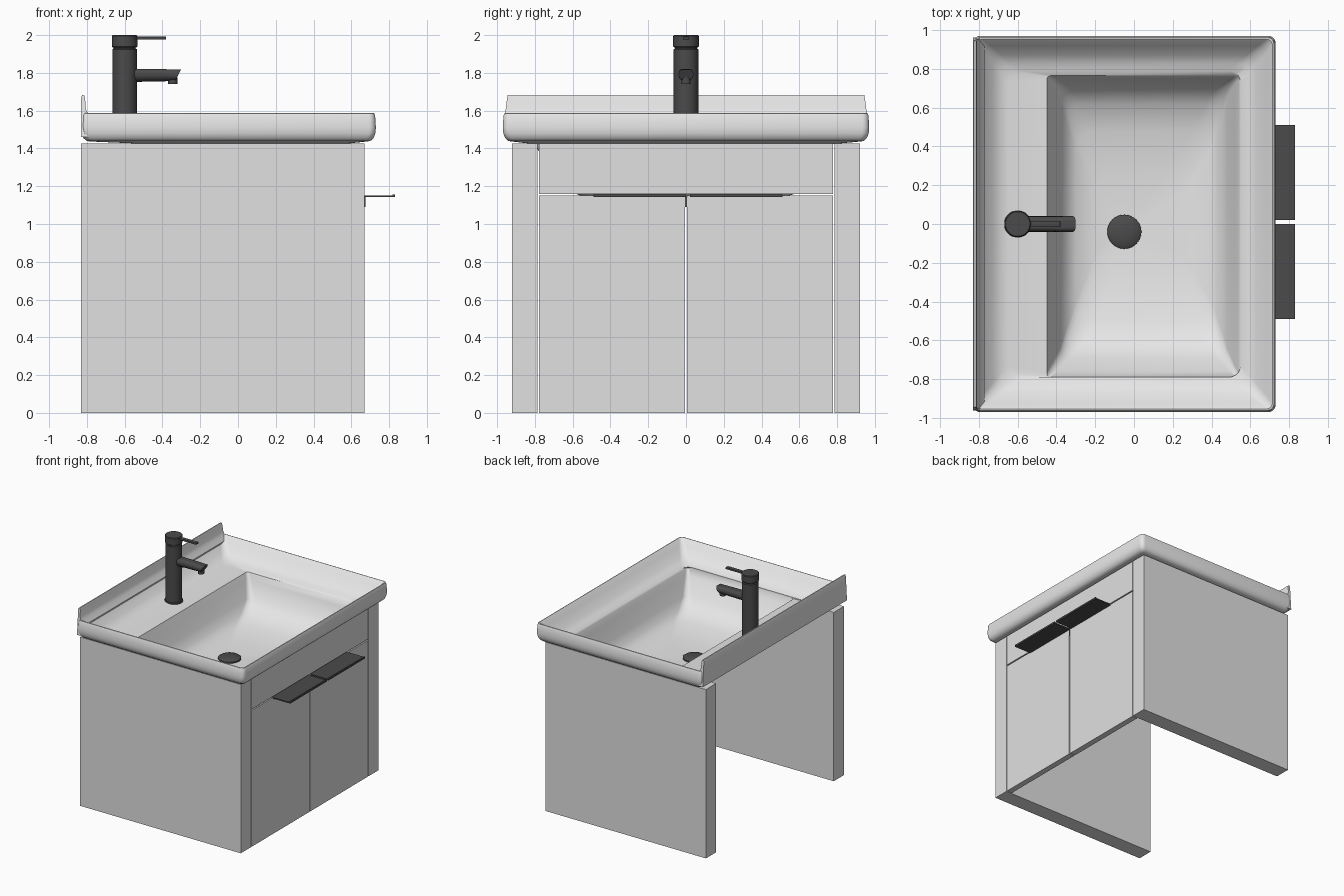
import bpy, bmesh, math
from mathutils import Vector

cube = bpy.data.objects.get("Cube")
if cube:
    bpy.data.objects.remove(cube, do_unlink=True)


def material(name, value):
    m = bpy.data.materials.new(name)
    m.use_nodes = True
    colour = (value, value, value, 1)
    m.diffuse_color = colour
    m.node_tree.nodes["Principled BSDF"].inputs["Base Color"].default_value = colour
    return m


CERAMIC = material("white ceramic", 0.84)
BOARD = material("white board", 0.75)
METAL = material("dark metal", 0.07)


def finish(name, bm, mat, smooth=None):
    bmesh.ops.recalc_face_normals(bm, faces=bm.faces)
    mesh = bpy.data.meshes.new(name)
    bm.to_mesh(mesh)
    bm.free()
    mesh.materials.append(mat)
    ob = bpy.data.objects.new(name, mesh)
    bpy.context.collection.objects.link(ob)
    if smooth:
        bpy.ops.object.select_all(action='DESELECT')
        bpy.context.view_layer.objects.active = ob
        ob.select_set(True)
        bpy.ops.object.shade_smooth_by_angle(angle=math.radians(smooth))
    return ob


def box(name, x, y, z, mat, bevel=0):
    bm = bmesh.new()
    bmesh.ops.create_cube(bm, size=1)
    for v in bm.verts:
        v.co = Vector([(r[0] + r[1]) / 2 + c * (r[1] - r[0]) for c, r in zip(v.co, (x, y, z))])
    if bevel:
        bmesh.ops.bevel(bm, geom=bm.edges[:], offset=bevel, segments=2, affect='EDGES', profile=0.5)
    return finish(name, bm, mat, 30 if bevel else None)


def loft(name, rings, mat, smooth=35, caps=True):
    """Skin a list of point rings that share one point count."""
    bm = bmesh.new()
    loops = [[bm.verts.new(p) for p in ring] for ring in rings]
    n = len(loops[0])
    for a, b in zip(loops, loops[1:]):
        for i in range(n):
            j = (i + 1) % n
            bm.faces.new((a[i], a[j], b[j], b[i]))
    if caps:
        bm.faces.new(loops[0])
        bm.faces.new(loops[-1])
    return finish(name, bm, mat, smooth)


def rounded_ring(x0, x1, y0, y1, r, z, steps=5):
    pts = []
    corners = ((x1 - r, y1 - r), (x0 + r, y1 - r), (x0 + r, y0 + r), (x1 - r, y0 + r))
    for k, (cx, cy) in enumerate(corners):
        for s in range(steps + 1):
            a = math.pi / 2 * (k + s / steps)
            pts.append((cx + r * math.cos(a), cy + r * math.sin(a), z))
    return pts


def lathe(name, cx, cy, profile, mat, n=32):
    rings = [[(cx + r * math.cos(math.tau * i / n), cy + r * math.sin(math.tau * i / n), z)
              for i in range(n)] for r, z in profile]
    return loft(name, rings, mat)


# Cabinet: side panels, drawer front and doors, open at the back
FRONT = 0.67
for side, s in (("left", 1), ("right", -1)):
    box(side + "_side_panel", (-0.83, FRONT), sorted((0.785 * s, 0.92 * s)), (0, 1.425), BOARD)
    box(side + "_door", (0.62, FRONT), sorted((0.006 * s, 0.777 * s)), (0, 1.15), BOARD)
box("drawer_front", (0.62, FRONT), (-0.777, 0.777), (1.16, 1.425), BOARD)

# Handles: thin ledge plates with a raised outer lip
for side, y in (("left", (0.02, 0.51)), ("right", (-0.49, 0.0))):
    box(side + "_handle", (0.63, 0.83), y, (1.142, 1.152), METAL)
    box(side + "_handle_lip", (0.818, 0.83), y, (1.152, 1.157), METAL)
box("handle_stub", (0.665, 0.675), (-0.004, 0.006), (1.09, 1.142), METAL)


# Basin: outer underside of the bowl, up around the rim, down into the bowl
def inset(d, r, z):
    return rounded_ring(-0.83 + d, 0.73 - d, -0.97 + d, 0.97 - d, r, z)


def bowl(x0, x1, y0, y1, r, z, grow=0.0):
    return rounded_ring(x0 - grow, x1 + grow, y0 - grow, y1 + grow, r, z - grow)


bowl_steps = [(-0.45, 0.54, -0.79, 0.765, 0.02, 1.435),
              (-0.43, 0.52, -0.76, 0.75, 0.03, 1.385),
              (-0.38, 0.48, -0.69, 0.70, 0.05, 1.26),
              (-0.35, 0.45, -0.62, 0.62, 0.08, 1.19),
              (-0.30, 0.40, -0.50, 0.48, 0.10, 1.145),
              (-0.20, 0.25, -0.25, 0.25, 0.10, 1.12),
              (-0.10, 0.01, -0.09, 0.03, 0.04, 1.11)]
rings = [bowl(*b, grow=0.012) for b in reversed(bowl_steps)]
rings += [inset(0.045, 0.03, 1.437), inset(0.028, 0.035, 1.44), inset(0.012, 0.035, 1.455),
          inset(0.003, 0.035, 1.48), inset(0, 0.035, 1.51), inset(0.004, 0.035, 1.575),
          inset(0.009, 0.03, 1.586), inset(0.016, 0.03, 1.588), inset(0.024, 0.03, 1.58),
          inset(0.05, 0.04, 1.545), inset(0.10, 0.05, 1.485), inset(0.14, 0.06, 1.458),
          inset(0.18, 0.06, 1.447)]
rings += [bowl(*b) for b in bowl_steps]
loft("basin", rings, CERAMIC, smooth=40)

# Upstand along the wall side, flaring into the rim; its ends lean inward
upstand = [(-0.83, 1.46), (-0.83, 1.67), (-0.825, 1.682), (-0.815, 1.682), (-0.81, 1.67),
           (-0.806, 1.61), (-0.795, 1.585), (-0.77, 1.55), (-0.79, 1.46)]


def upstand_ring(s):
    return [(x, s * (0.962 - max(0, z - 1.55) * 0.13), z) for x, z in upstand]


loft("upstand", [upstand_ring(-1), upstand_ring(1)], CERAMIC)

# Drain cover
lathe("drain_cover", -0.05, -0.04, [(0.07, 1.105), (0.088, 1.115), (0.088, 1.125),
                                    (0.075, 1.134), (0.03, 1.14), (0.004, 1.141)], METAL)

# Tap: body, cap, lever, spout and nozzle
TAP = -0.6
lathe("tap_body", TAP, 0, [(0.07, 1.44), (0.07, 1.452), (0.065, 1.455), (0.065, 1.925),
                           (0.058, 1.93), (0.058, 1.938)], METAL)
lathe("tap_cap", TAP, 0, [(0.062, 1.934), (0.068, 1.94), (0.068, 1.994), (0.063, 2.0)], METAL)
box("tap_lever", (-0.56, -0.38), (-0.016, 0.016), (1.976, 1.992), METAL, bevel=0.004)


def spout_ring(x, half_height, lean=0.0):
    pts = []
    for i in range(20):
        a = math.tau * i / 20
        z = min(math.sin(a), 0.75) * half_height
        pts.append((x + lean * z, 0.04 * math.cos(a), 1.792 + z))
    return pts


loft("tap_spout", [spout_ring(-0.57, 0.04), spout_ring(-0.40, 0.037),
                   spout_ring(-0.315, 0.034, 0.5)], METAL)
lathe("tap_nozzle", -0.345, 0, [(0.025, 1.742), (0.025, 1.775)], METAL, n=20)
